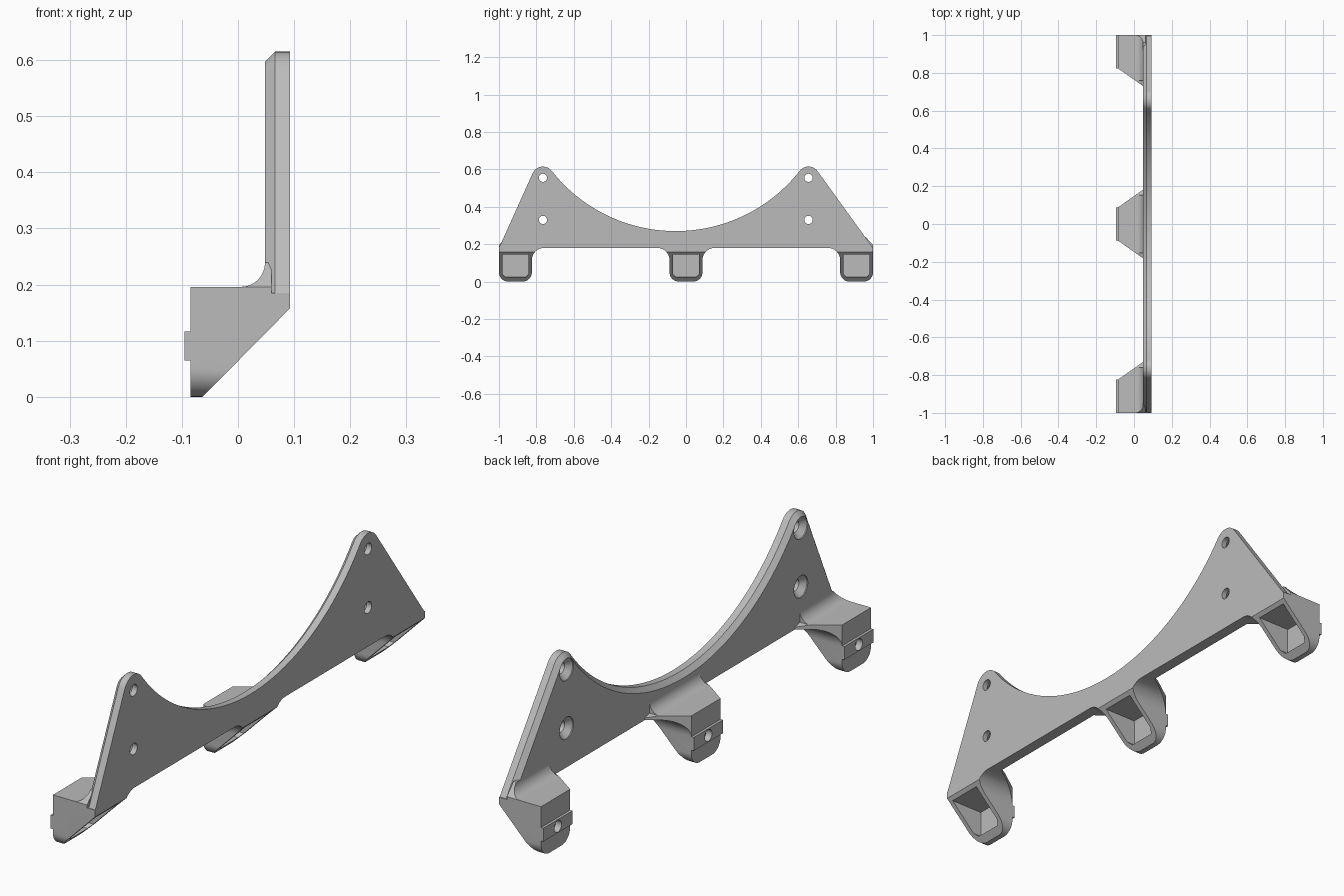
import bpy, bmesh
from math import sin, cos, acos, atan2, hypot, radians, pi

cube = bpy.data.objects.get("Cube")
if cube:
    bpy.data.objects.remove(cube)

grey = bpy.data.materials.new("grey_plastic")
grey.use_nodes = True
grey.diffuse_color = (0.5, 0.5, 0.5, 1)
grey.node_tree.nodes["Principled BSDF"].inputs["Base Color"].default_value = grey.diffuse_color


def arc(cx, cy, r, a0, a1, n=12):
    """Points along an arc, angles in radians."""
    return [(cx + r * cos(a0 + (a1 - a0) * i / n), cy + r * sin(a0 + (a1 - a0) * i / n))
            for i in range(n + 1)]


def loft(name, rings):
    """Closed solid skinned through rings of equal length."""
    bm = bmesh.new()
    vs = [[bm.verts.new(p) for p in ring] for ring in rings]
    for a, b in zip(vs, vs[1:]):
        for i in range(len(a)):
            j = (i + 1) % len(a)
            bm.faces.new((a[i], a[j], b[j], b[i]))
    bm.faces.new(vs[0])
    bm.faces.new(vs[-1])
    bmesh.ops.recalc_face_normals(bm, faces=bm.faces)
    mesh = bpy.data.meshes.new(name)
    bm.to_mesh(mesh)
    bm.free()
    mesh.materials.append(grey)
    obj = bpy.data.objects.new(name, mesh)
    bpy.context.collection.objects.link(obj)
    return obj


def prism(name, pts, axis, lo, hi):
    """Extrude a 2D outline along one axis."""
    place = {"x": lambda a, b, t: (t, a, b),
             "y": lambda a, b, t: (a, t, b),
             "z": lambda a, b, t: (a, b, t)}[axis]
    return loft(name, [[place(a, b, t) for a, b in pts] for t in (lo, hi)])


def combine(obj, tool, operation):
    """Apply a boolean and discard the tool."""
    tool.hide_render = True
    mod = obj.modifiers.new("cut", "BOOLEAN")
    mod.operation, mod.object, mod.solver = operation, tool, "EXACT"
    bpy.ops.object.select_all(action="DESELECT")
    bpy.context.view_layer.objects.active = obj
    obj.select_set(True)
    bpy.ops.object.modifier_apply(modifier=mod.name)
    bpy.data.objects.remove(tool)


def smooth(obj):
    bpy.ops.object.select_all(action="DESELECT")
    bpy.context.view_layer.objects.active = obj
    obj.select_set(True)
    bpy.ops.object.shade_smooth_by_angle(angle=radians(30))


# Back plate: two rounded peaks joined by a tangent cradle arc
BACK, FRONT, CHAMFER = 0.048, 0.093, 0.018
BASE, PEAK_Z, PEAK_R = 0.18, 0.555, 0.06
LEFT_Y, RIGHT_Y = -0.765, 0.655
MID_Y, CRADLE_R = (LEFT_Y + RIGHT_Y) / 2, 0.843
CRADLE_Z = 0.27 + CRADLE_R


def plate_outline(d):
    """Plate outline with the upper edges inset by d."""
    r = PEAK_R - d
    lean = atan2(CRADLE_Z - PEAK_Z, MID_Y - LEFT_Y)
    normals, feet = [], []
    for s, py in ((-1, LEFT_Y), (1, RIGHT_Y)):
        dy, dz = s - py, BASE - PEAK_Z
        n = atan2(dz, dy) + s * acos(PEAK_R / hypot(dy, dz))
        normals.append(n % (2 * pi))
        feet.append((py + (r - sin(n) * dz) / cos(n), BASE))
    return ([feet[0]]
            + arc(LEFT_Y, PEAK_Z, r, normals[0], lean)
            + arc(MID_Y, CRADLE_Z, CRADLE_R + d, pi + lean, 2 * pi - lean, 64)[1:-1]
            + arc(RIGHT_Y, PEAK_Z, r, pi - lean, normals[1])
            + [feet[1]])


plate = loft("back_plate", [[(x, y, z) for y, z in plate_outline(d)]
                            for x, d in ((BACK, CHAMFER), (BACK + CHAMFER, 0), (FRONT, 0))])

# Countersunk screw holes
for y in (LEFT_Y, RIGHT_Y):
    for z in (0.33, PEAK_Z):
        rings = [[(x, a, b) for a, b in arc(y, z, r, 0, 2 * pi, 32)[:-1]]
                 for x, r in ((0.04, 0.042), (0.052, 0.042), (0.072, 0.022), (0.1, 0.022))]
        combine(plate, loft("screw_cutter", rings), "DIFFERENCE")
smooth(plate)

# Feet: cross-section, side profile and plan intersected
W, FLARE, TOP = 0.088, 0.095, 0.196
HEEL = -0.085


def half_section(flared):
    """Half of the foot cross-section from the bottom up."""
    pts = arc(W - 0.05, 0.05, 0.05, -pi / 2, 0)
    if flared:
        f = 0.065
        pts += arc(W + f, BASE - f, f, pi, pi / 2)
        pts += [(W + FLARE, BASE), (W + FLARE, 0.188), (W + f, TOP), (W + f, 0.25)]
    else:
        pts += [(W, TOP), (W - 0.05, 0.25)]
    return pts


side_profile = ([(HEEL, 0), (-0.063, 0), (FRONT, 0.158), (FRONT, 0.185), (0.06, 0.185), (0.06, 0.239)]
                + arc(0.005, 0.239, 0.043, 0, -pi / 2) + [(HEEL, TOP)])


def make_foot(name, y, flare_low, flare_high):
    low, high = half_section(flare_low), half_section(flare_high)
    section = [(y - u, z) for u, z in reversed(low)] + [(y + u, z) for u, z in high]
    foot = prism(name, section, "x", -0.2, 0.2)
    combine(foot, prism("side_tool", side_profile, "y", y - 0.4, y + 0.4), "INTERSECT")
    lo, hi = W + FLARE * flare_low, W + FLARE * flare_high
    plan = [(HEEL - 0.01, y - W), (HEEL, y - W), (0.05, y - lo), (0.12, y - lo),
            (0.12, y + hi), (0.05, y + hi), (HEEL, y + W), (HEEL - 0.01, y + W)]
    combine(foot, prism("plan_tool", plan, "z", -0.1, 0.4), "INTERSECT")
    # Raised pad on the outer face
    pad = [(-0.095, y - W), (-0.08, y - W), (-0.08, y + W), (-0.095, y + W)]
    combine(foot, prism("pad_tool", pad, "z", 0.065, 0.116), "UNION")
    # Hollow underside and blind hole
    p = 0.07
    pocket = [(y - p, 0.145), (y - p, 0.04), (y - p + 0.015, 0.025),
              (y + p - 0.015, 0.025), (y + p, 0.04), (y + p, 0.145)]
    combine(foot, prism("pocket_tool", pocket, "x", -0.06, 0.2), "DIFFERENCE")
    hole = arc(y, 0.09, 0.022, 0, 2 * pi, 32)[:-1]
    combine(foot, prism("hole_tool", hole, "x", -0.12, -0.07), "DIFFERENCE")
    smooth(foot)


make_foot("front_foot", W - 1, False, True)
make_foot("middle_foot", 0, True, True)
make_foot("rear_foot", 1 - W, True, False)
